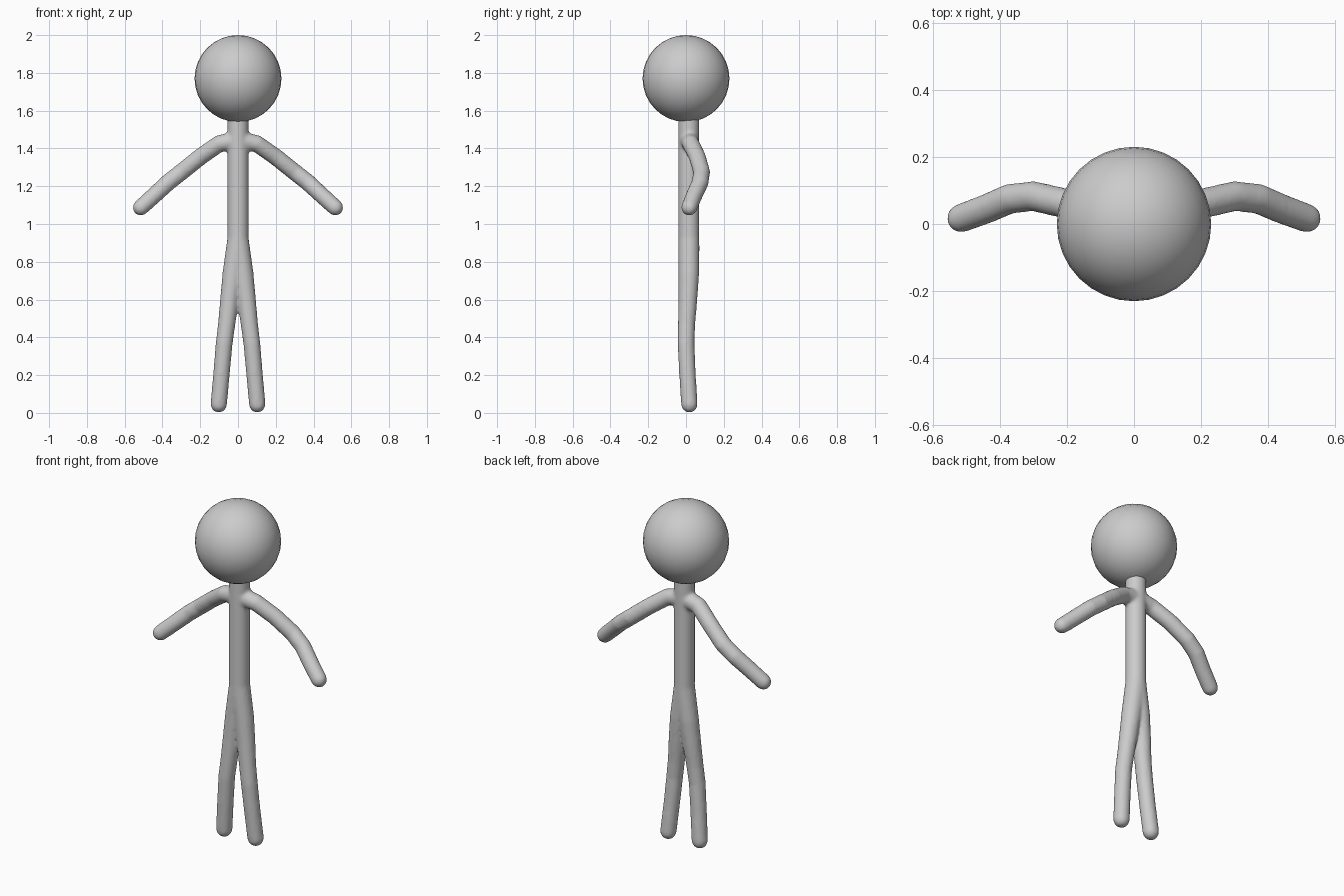
import bpy, bmesh, math
from mathutils import Vector

if "Cube" in bpy.data.objects:
    bpy.data.objects.remove(bpy.data.objects["Cube"])

SIDES = 20

grey = bpy.data.materials.new("plain grey")
grey.diffuse_color = (0.6, 0.6, 0.6, 1)
grey.use_nodes = True
grey.node_tree.nodes["Principled BSDF"].inputs["Base Color"].default_value = grey.diffuse_color


def tube(bm, path):
    """Round-ended tube through (x, y, z, radius) points."""
    pts = [Vector(p[:3]) for p in path]
    n = len(pts)
    rings = []
    for i, p in enumerate(pts):
        r = path[i][3]
        t = (pts[min(i + 1, n - 1)] - pts[max(i - 1, 0)]).normalized()
        if i == 0:        # rounded start cap
            rings += [(p - t * r * math.cos(a), t, r * math.sin(a)) for a in (0.15, 0.5, 0.85, 1.2)]
        rings.append((p, t, r))
        if i == n - 1:    # rounded end cap
            rings += [(p + t * r * math.cos(a), t, r * math.sin(a)) for a in (1.2, 0.85, 0.5, 0.15)]
    loops = []
    for c, t, r in rings:
        u = Vector((0, 1, 0)).cross(t).normalized()
        v = t.cross(u)
        angles = [2 * math.pi * k / SIDES for k in range(SIDES)]
        loops.append([bm.verts.new(c + r * (u * math.cos(a) + v * math.sin(a))) for a in angles])
    for a, b in zip(loops, loops[1:]):
        for k in range(SIDES):
            j = (k + 1) % SIDES
            bm.faces.new((a[k], a[j], b[j], b[k]))
    bm.faces.new(loops[0][::-1])
    bm.faces.new(loops[-1])


bm = bmesh.new()
# torso and neck
tube(bm, [(0, 0.015, 0.86, 0.056), (0, 0.015, 1.2, 0.056), (0, 0.015, 1.57, 0.056)])
for s in (-1, 1):
    # arm, bent back at the elbow
    tube(bm, [(0, 0.015, 1.445, 0.050), (s * 0.10, 0.025, 1.425, 0.046),
              (s * 0.20, 0.060, 1.355, 0.045), (s * 0.30, 0.083, 1.275, 0.045),
              (s * 0.37, 0.075, 1.22, 0.045), (s * 0.44, 0.045, 1.155, 0.044),
              (s * 0.515, 0.017, 1.087, 0.043)])
    # leg, merging into the hips
    tube(bm, [(0, 0.015, 0.93, 0.056), (s * 0.012, 0.015, 0.84, 0.056),
              (s * 0.027, 0.015, 0.74, 0.055), (s * 0.045, 0.010, 0.60, 0.050),
              (s * 0.060, 0.003, 0.47, 0.046), (s * 0.073, 0.000, 0.37, 0.045),
              (s * 0.088, 0.008, 0.20, 0.044), (s * 0.102, 0.018, 0.045, 0.044)])
bmesh.ops.recalc_face_normals(bm, faces=bm.faces)
mesh = bpy.data.meshes.new("body")
bm.to_mesh(mesh)
bm.free()
body = bpy.data.objects.new("body", mesh)
bpy.context.collection.objects.link(body)
mesh.materials.append(grey)

# fuse the limbs and soften the joins
fuse = body.modifiers.new("fuse", 'REMESH')
fuse.mode = 'VOXEL'
fuse.voxel_size = 0.009
fuse.use_smooth_shade = True
soften = body.modifiers.new("soften", 'SMOOTH')
soften.factor = 0.5
soften.iterations = 8

# head
bpy.ops.mesh.primitive_uv_sphere_add(segments=32, ring_count=16, radius=0.23, location=(0, 0, 1.77))
head = bpy.context.object
head.name = "head"
head.data.materials.append(grey)
bpy.ops.object.shade_smooth()
